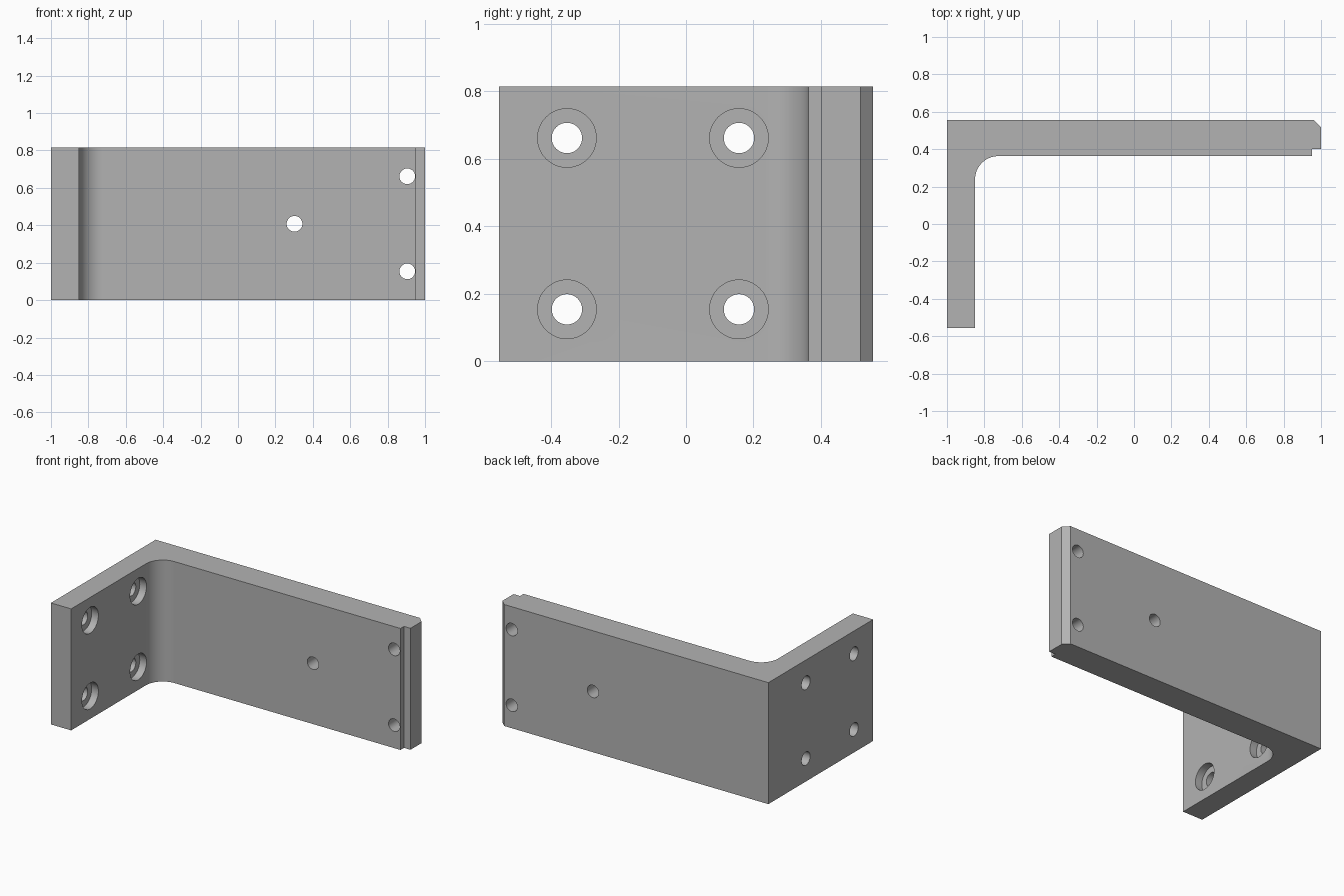
import bpy, bmesh, math
from mathutils import Vector

if "Cube" in bpy.data.objects:
    bpy.data.objects.remove(bpy.data.objects["Cube"])

H = 0.815            # bracket height
FOOT_X = -0.85       # inner face of the foot
PLATE_Y = 0.363      # inner face of the long plate
R = 0.125            # inside corner radius

grey = bpy.data.materials.new("plain grey")
grey.diffuse_color = (0.45, 0.45, 0.45, 1)
grey.use_nodes = True
grey.node_tree.nodes["Principled BSDF"].inputs["Base Color"].default_value = grey.diffuse_color


def new_object(name, bm):
    bmesh.ops.recalc_face_normals(bm, faces=bm.faces)
    mesh = bpy.data.meshes.new(name)
    bm.to_mesh(mesh)
    bm.free()
    mesh.materials.append(grey)
    obj = bpy.data.objects.new(name, mesh)
    bpy.context.collection.objects.link(obj)
    return obj


# L-shaped profile with inside fillet, end step and corner chamfer
fillet = []
for i in range(17):
    a = math.pi - i / 16 * math.pi / 2
    fillet.append((FOOT_X + R + R * math.cos(a), PLATE_Y - R + R * math.sin(a)))
profile = [(-1, 0.555), (-1, -0.555), (FOOT_X, -0.555)] + fillet + [
    (0.952, PLATE_Y), (0.952, 0.4), (1, 0.4), (1, 0.517), (0.962, 0.555)]

bm = bmesh.new()
base = bm.faces.new([bm.verts.new((x, y, 0)) for x, y in profile])
top = bmesh.ops.extrude_face_region(bm, geom=[base])["geom"]
bmesh.ops.translate(bm, vec=(0, 0, H),
                    verts=[v for v in top if isinstance(v, bmesh.types.BMVert)])
bracket = new_object("angle_bracket", bm)


def drill(name, start, end, radius):
    """Cut a round hole running from start to end."""
    start, end = Vector(start), Vector(end)
    axis = end - start
    bm = bmesh.new()
    bmesh.ops.create_cone(bm, cap_ends=True, segments=48, radius1=radius,
                          radius2=radius, depth=axis.length)
    bm.transform(axis.to_track_quat('Z', 'Y').to_matrix().to_4x4())
    bmesh.ops.translate(bm, vec=(start + end) / 2, verts=bm.verts)
    cutter = new_object(name, bm)
    cutter.hide_render = True
    mod = bracket.modifiers.new(name, 'BOOLEAN')
    mod.operation = 'DIFFERENCE'
    mod.solver = 'EXACT'
    mod.object = cutter
    bpy.context.view_layer.objects.active = bracket
    bpy.ops.object.modifier_apply(modifier=name)
    bpy.data.objects.remove(cutter)


# Counterbored screw holes through the foot
for y in (-0.353, 0.157):
    for z in (0.154, 0.662):
        drill("screw_hole", (-1.1, y, z), (-0.8, y, z), 0.045)
        drill("counterbore", (FOOT_X - 0.05, y, z), (-0.8, y, z), 0.087)

# Pin holes through the long plate
for x, z in ((0.905, 0.154), (0.905, 0.662), (0.302, 0.408)):
    drill("pin_hole", (x, 0.3, z), (x, 0.62, z), 0.042)

# Smooth the fillet and bores, keep edges sharp
bpy.ops.object.select_all(action='DESELECT')
bracket.select_set(True)
bpy.context.view_layer.objects.active = bracket
bpy.ops.object.shade_smooth_by_angle(angle=math.radians(30))
